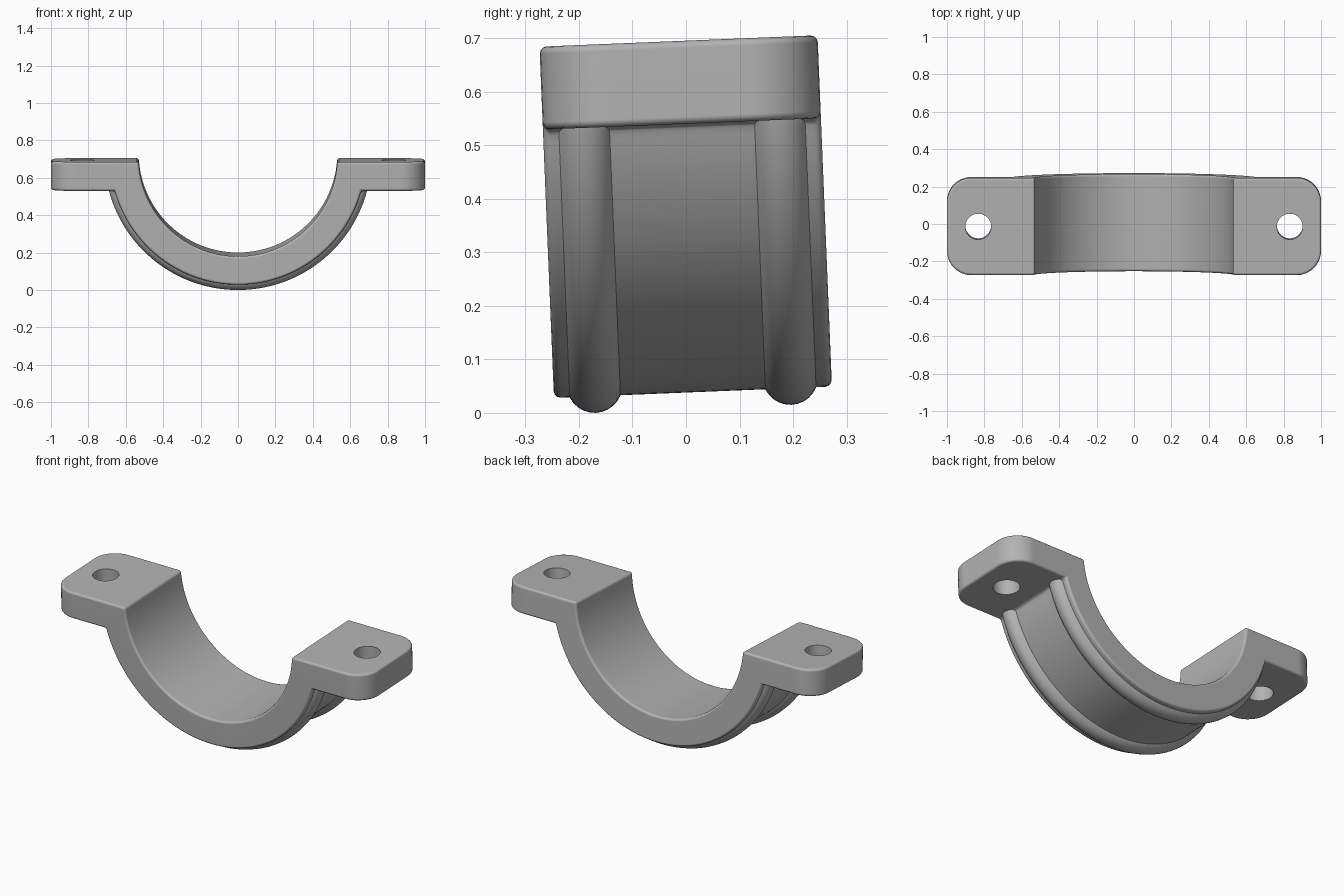
import bpy, bmesh, math
from math import sin, cos, pi, asin
from mathutils import Matrix, Vector

cube = bpy.data.objects.get("Cube")
if cube:
    bpy.data.objects.remove(cube, do_unlink=True)

# Local frame: flange tops lie on z = 0, arch hangs below
GAP = 0.026           # arch centre above the flange tops
R_IN, R_OUT = 0.531, 0.683
HALF = 0.26           # half width of the clamp
THICK = 0.155         # flange thickness
STEPS = 72

grey = bpy.data.materials.new("plain grey")
grey.use_nodes = True
colour = (0.45, 0.45, 0.45, 1)
grey.diffuse_color = colour
grey.node_tree.nodes["Principled BSDF"].inputs["Base Color"].default_value = colour


def make_object(name, bm):
    bmesh.ops.recalc_face_normals(bm, faces=bm.faces)
    mesh = bpy.data.meshes.new(name)
    bm.to_mesh(mesh)
    bm.free()
    mesh.materials.append(grey)
    obj = bpy.data.objects.new(name, mesh)
    bpy.context.collection.objects.link(obj)
    return obj


def arc(radius, start, end):
    angles = [start + (end - start) * i / STEPS for i in range(STEPS + 1)]
    return [(radius * cos(a), GAP + radius * sin(a)) for a in angles]


# Clamp body: arch and both flanges as one extruded outline
tilt_out = asin((GAP + THICK) / R_OUT)
tilt_in = asin(GAP / R_IN)
outline = [(-1, 0), (-1, -THICK)]
outline += arc(R_OUT, pi + tilt_out, 2 * pi - tilt_out)
outline += [(1, -THICK), (1, 0)]
outline += arc(R_IN, 2 * pi - tilt_in, pi + tilt_in)

bm = bmesh.new()
face = bm.faces.new([bm.verts.new((x, -HALF, z)) for x, z in outline])
ext = bmesh.ops.extrude_face_region(bm, geom=[face])
moved = [v for v in ext["geom"] if isinstance(v, bmesh.types.BMVert)]
bmesh.ops.translate(bm, verts=moved, vec=(0, 2 * HALF, 0))
corners = [e for e in bm.edges
           if all(abs(v.co.x) > 0.99 for v in e.verts)
           and abs(e.verts[0].co.z - e.verts[1].co.z) > 0.1]
bmesh.ops.bevel(bm, geom=corners, offset=0.13, segments=10, profile=0.5,
                affect='EDGES')
clamp = make_object("clamp_body", bm)

# Two round beads around the outside of the arch
bm = bmesh.new()
TUBE, SIDES = 0.052, 28
path_radius = R_OUT + 0.031 - TUBE
end = asin((GAP + THICK / 2) / path_radius)
for y in (-0.183, 0.183):
    rings = []
    for i in range(STEPS + 1):
        a = pi + end + (pi - 2 * end) * i / STEPS
        ring = []
        for k in range(SIDES):
            t = 2 * pi * k / SIDES
            r = path_radius + TUBE * cos(t)
            ring.append(bm.verts.new((r * cos(a), y + TUBE * sin(t), GAP + r * sin(a))))
        rings.append(ring)
    for r0, r1 in zip(rings, rings[1:]):
        for k in range(SIDES):
            n = (k + 1) % SIDES
            bm.faces.new((r0[k], r0[n], r1[n], r1[k]))
    bm.faces.new(rings[0])
    bm.faces.new(rings[-1])
beads = make_object("bead_helper", bm)

# Bolt hole cutters
bm = bmesh.new()
for x in (-0.833, 0.833):
    bmesh.ops.create_cone(bm, cap_ends=True, segments=48, radius1=0.069, radius2=0.069,
                          depth=1, matrix=Matrix.Translation(Vector((x, 0, 0))))
holes = make_object("hole_cutter", bm)

# Soften the edges, then join the beads and drill the holes
bevel = clamp.modifiers.new("soft_edges", 'BEVEL')
bevel.width = 0.013
bevel.segments = 3
bevel.limit_method = 'ANGLE'
bevel.angle_limit = math.radians(30)
bevel.use_clamp_overlap = False
for helper, operation in ((beads, 'UNION'), (holes, 'DIFFERENCE')):
    helper.hide_render = True
    mod = clamp.modifiers.new(helper.name, 'BOOLEAN')
    mod.operation = operation
    mod.solver = 'EXACT'
    mod.object = helper

bpy.ops.object.select_all(action='DESELECT')
bpy.context.view_layer.objects.active = clamp
clamp.select_set(True)
for name in [m.name for m in clamp.modifiers]:
    bpy.ops.object.modifier_apply(modifier=name)
for helper in (beads, holes):
    bpy.data.objects.remove(helper, do_unlink=True)

bpy.ops.object.shade_smooth_by_angle(angle=math.radians(35))
weighted = clamp.modifiers.new("flat_face_normals", 'WEIGHTED_NORMAL')
weighted.keep_sharp = True

# The clamp leans slightly backward
clamp.rotation_euler = (math.radians(2.35), 0, 0)
clamp.location = (0, -0.014, 0.695)
